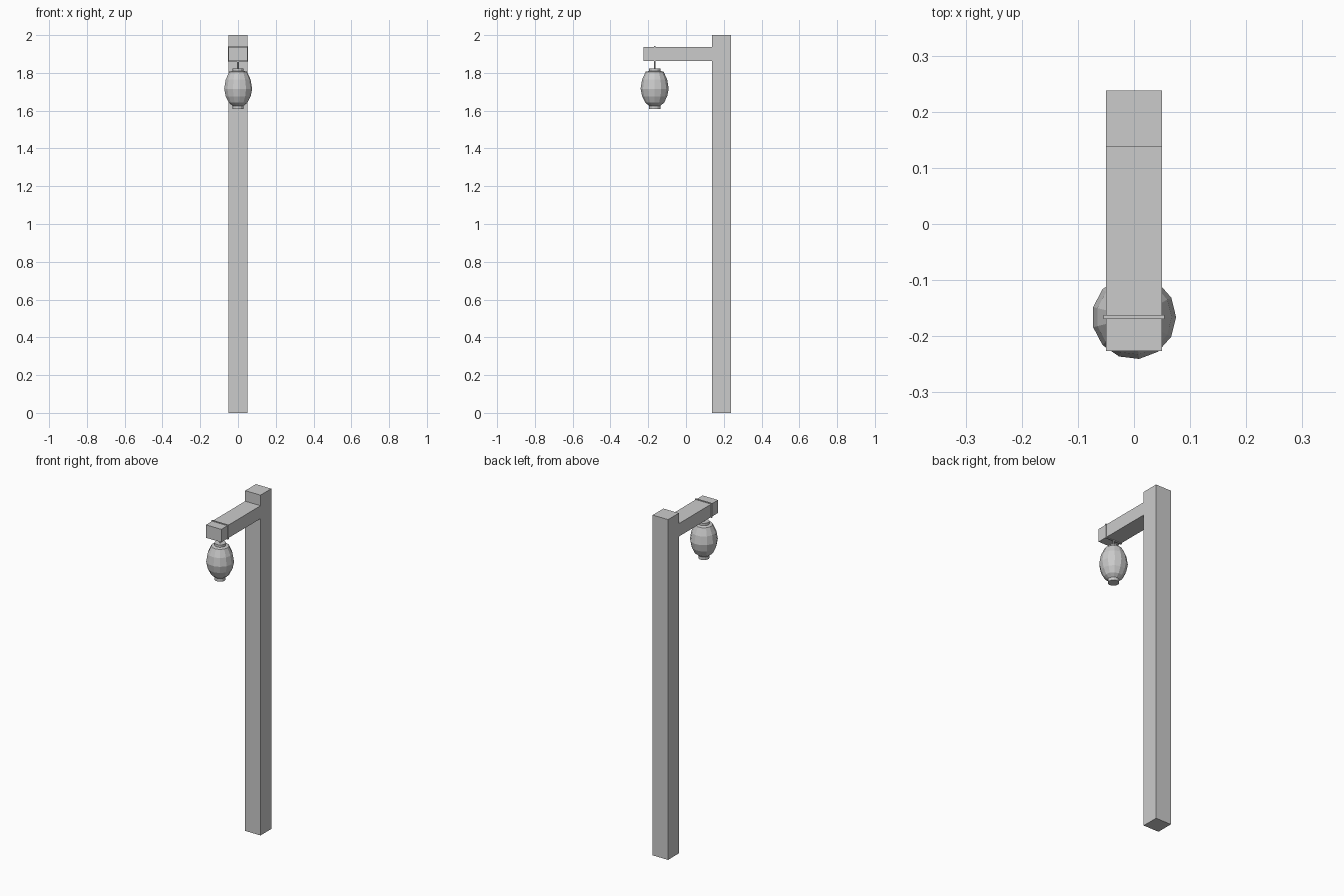
import bpy, bmesh
from math import cos, sin, tau

if "Cube" in bpy.data.objects:
    bpy.data.objects.remove(bpy.data.objects["Cube"])

LY = -0.166  # lantern axis


def make_object(name, bm):
    bmesh.ops.recalc_face_normals(bm, faces=bm.faces[:])
    mesh = bpy.data.meshes.new(name)
    bm.to_mesh(mesh)
    bm.free()
    ob = bpy.data.objects.new(name, mesh)
    bpy.context.collection.objects.link(ob)
    return ob


def box(name, lo, hi):
    bm = bmesh.new()
    bmesh.ops.create_cube(bm, size=1)
    for v in bm.verts:
        v.co = [(a + b) / 2 + c * (b - a) for a, b, c in zip(lo, hi, v.co)]
    return make_object(name, bm)


def lathe(name, profile, sides):
    """Closed faceted solid from (radius, z) rings around the lantern axis."""
    bm = bmesh.new()
    rings = [[bm.verts.new((r * cos(tau * i / sides), LY + r * sin(tau * i / sides), z))
              for i in range(sides)] for r, z in profile]
    for a, b in zip(rings, rings[1:]):
        for i in range(sides):
            j = (i + 1) % sides
            bm.faces.new((a[i], a[j], b[j], b[i]))
    bm.faces.new(rings[0])
    bm.faces.new(rings[-1])
    return make_object(name, bm)


# Timber post and arm
box("post", (-0.05, 0.138, 0), (0.05, 0.238, 2))
box("arm", (-0.05, -0.226, 1.862), (0.05, 0.138, 1.938))

# Thin wire band wrapped around the arm
t = 0.0035
for name, s in (("left", -1), ("right", 1)):
    xs = sorted((s * 0.049, s * 0.054))
    box("band_" + name, (xs[0], LY - t, 1.858), (xs[1], LY + t, 1.942))
for name, z in (("bottom", 1.858), ("top", 1.937)):
    box("band_" + name, (-0.049, LY - t, z), (0.049, LY + t, z + 0.005))

# Hanging wire
lathe("hanging_wire", [(0.005, 1.815), (0.005, 1.862)], 6)

# Faceted lantern with collars
lathe("lantern_body", [(0.03, 1.626), (0.05, 1.642), (0.067, 1.676), (0.075, 1.716),
                       (0.067, 1.764), (0.048, 1.806), (0.03, 1.81)], 13)
lathe("top_collar", [(0.03, 1.806), (0.03, 1.824)], 13)
lathe("bottom_collar", [(0.03, 1.608), (0.03, 1.632)], 13)
